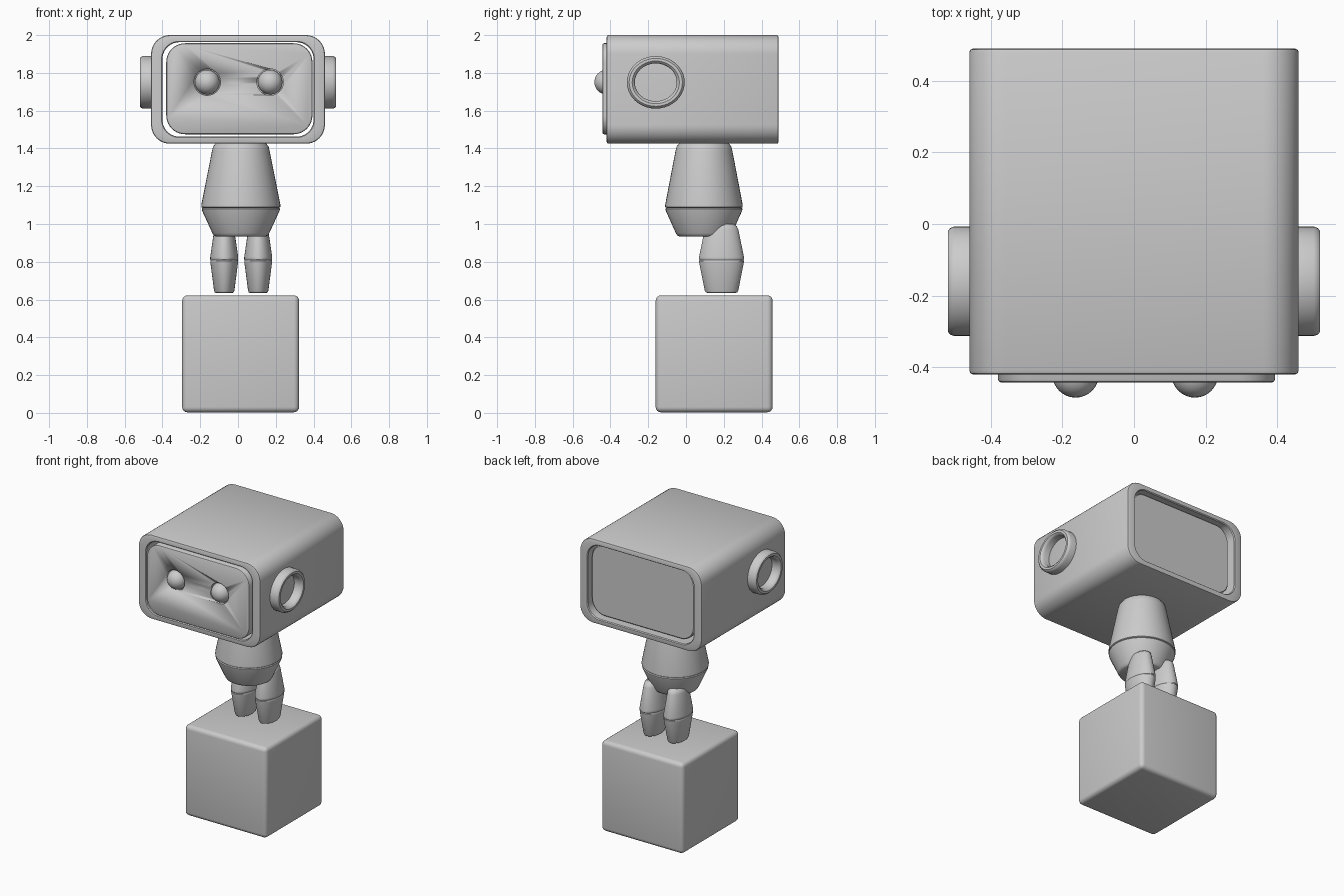
import bpy, bmesh, math

if "Cube" in bpy.data.objects:
    bpy.data.objects.remove(bpy.data.objects["Cube"])

AXES = {'X': lambda u, v, t: (t, u, v),
        'Y': lambda u, v, t: (u, t, v),
        'Z': lambda u, v, t: (u, v, t)}


def outline(a, b, r=None, n=10):
    """Rounded rectangle with half sizes a, b; an ellipse when r is None."""
    ra, rb = (a, b) if r is None else (r, r)
    pts = []
    for q, (sx, sy) in enumerate([(1, 1), (-1, 1), (-1, -1), (1, -1)]):
        for i in range(n + 1):
            if r is None and i == n:
                continue
            w = (q + i / n) * math.pi / 2
            pts.append((sx * (a - ra) + ra * math.cos(w), sy * (b - rb) + rb * math.sin(w)))
    return pts


def loft(name, axis, centre, sections, closed=False):
    """Skin sections (t, a, b, corner) along an axis; closed makes a hollow ring."""
    bm = bmesh.new()
    rings = []
    for t, *shape in sections:
        rings.append([bm.verts.new(AXES[axis](centre[0] + u, centre[1] + v, t))
                      for u, v in outline(*shape)])
    pairs = list(zip(rings, rings[1:]))
    if closed:
        pairs.append((rings[-1], rings[0]))
    else:
        bm.faces.new(rings[0])
        bm.faces.new(rings[-1])
    for p, q in pairs:
        for i in range(len(p)):
            j = (i + 1) % len(p)
            bm.faces.new((p[i], p[j], q[j], q[i]))
    bmesh.ops.recalc_face_normals(bm, faces=bm.faces)
    return finish(name, bm)


def finish(name, bm):
    me = bpy.data.meshes.new(name)
    bm.to_mesh(me)
    bm.free()
    ob = bpy.data.objects.new(name, me)
    bpy.context.collection.objects.link(ob)
    bpy.ops.object.select_all(action='DESELECT')
    ob.select_set(True)
    bpy.context.view_layer.objects.active = ob
    bpy.ops.object.shade_smooth_by_angle(angle=math.radians(35))
    return ob


# Head shell: a rounded tube open at front and back
W, H, R, F, B = 0.46, 0.2875, 0.1, -0.42, 0.49
loft('head_shell', 'Y', (0, 1.7125), [
    (F, W - .01, H - .01, R - .01), (F + .003, W - .003, H - .003, R - .003),
    (F + .01, W, H, R), (B - .01, W, H, R),
    (B - .003, W - .003, H - .003, R - .003), (B, W - .01, H - .01, R - .01),
    (B, .405, .255, .095), (B - .006, .4, .25, .09),
    (F + .006, .4, .25, .09), (F, .405, .255, .095)], closed=True)

# Face block: fills the tube, proud at the front and recessed at the back
face = loft('face_panel', 'Y', (.007, 1.716), [
    (-.443, .378, .232, .091), (-.440, .384, .238, .097), (-.434, .387, .241, .1),
    (.449, .387, .241, .1), (.455, .381, .235, .094)])

# Eyes sitting in shallow sockets
for side, x in (('left', -.163), ('right', .17)):
    cutter = loft(side + '_eye_cutter', 'Y', (x, 1.751), [(-.5, .07, .07), (-.415, .07, .07)])
    cutter.hide_render = True
    cutter.hide_set(True)
    mod = face.modifiers.new(side + '_socket', 'BOOLEAN')
    mod.object, mod.operation, mod.solver = cutter, 'DIFFERENCE', 'EXACT'
    bm = bmesh.new()
    bmesh.ops.create_uvsphere(bm, u_segments=32, v_segments=16, radius=.065)
    finish(side + '_eye', bm).location = (x, -.42, 1.751)

# Ear rings
for side, s in (('left', -1), ('right', 1)):
    loft(side + '_ear', 'X', (-.16, 1.75), [
        (s * .45, .153, .139), (s * .502, .153, .139), (s * .513, .149, .135),
        (s * .52, .141, .127), (s * .52, .125, .113), (s * .513, .116, .104),
        (s * .502, .111, .1), (s * .45, .111, .1)], closed=True)

# Body: tapered torso above a shorter pelvis
loft('torso', 'Z', (.015, .095), [
    (1.086, .203, .199), (1.09, .209, .205), (1.103, .209, .205), (1.385, .153, .151),
    (1.41, .147, .145), (1.425, .135, .133)])
loft('pelvis', 'Z', (.015, .095), [
    (.935, .135, .133), (.94, .144, .142), (.952, .151, .149),
    (1.07, .205, .202), (1.08, .207, .204), (1.085, .203, .199)])

# Legs: upper and lower tapers
for side, x in (('left', -.073), ('right', .107)):
    loft(side + '_thigh', 'Z', (x, .188), [
        (.809, .072, .116), (.813, .074, .119), (.825, .074, .119), (.97, .053, .089),
        (.988, .048, .081), (1.0, .036, .062)])
    loft(side + '_shin', 'Z', (x, .188), [
        (.635, .045, .075), (.638, .05, .083), (.648, .054, .089),
        (.795, .073, .118), (.805, .074, .119), (.809, .072, .116)])

# Plinth cube with rounded edges
bm = bmesh.new()
bmesh.ops.create_cube(bm, size=.619)
bmesh.ops.bevel(bm, geom=bm.edges[:], offset=.028, segments=4, profile=.5, affect='EDGES')
finish('base_cube', bm).location = (.014, .149, .3125)
